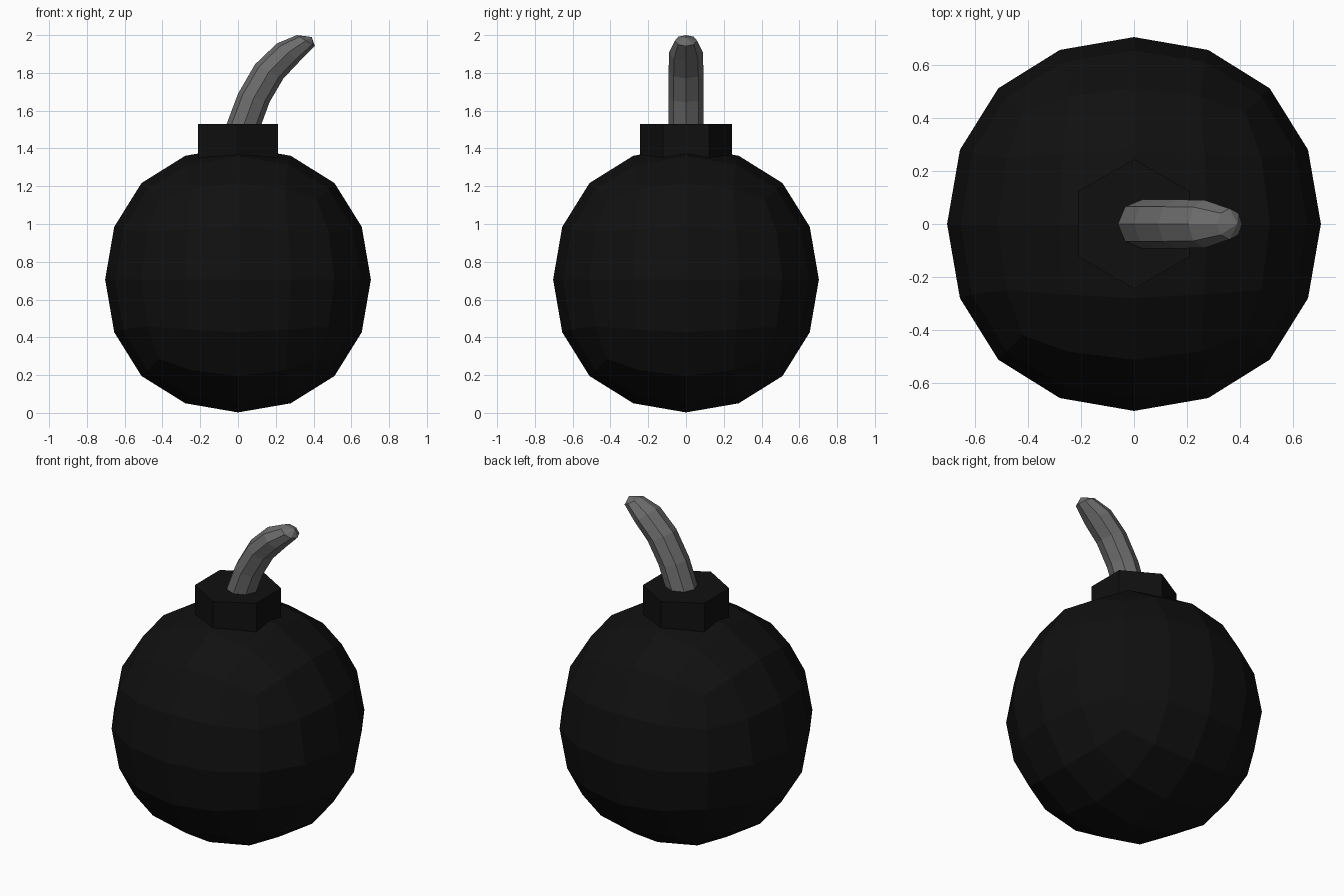
import bpy, bmesh
from math import sin, cos, pi

if "Cube" in bpy.data.objects:
    bpy.data.objects.remove(bpy.data.objects["Cube"])


def paint(obj, name, value):
    mat = bpy.data.materials.get(name) or bpy.data.materials.new(name)
    mat.diffuse_color = (value, value, value, 1)
    mat.use_nodes = True
    mat.node_tree.nodes["Principled BSDF"].inputs["Base Color"].default_value = mat.diffuse_color
    obj.data.materials.append(mat)


# Round body: a cube subdivided into a faceted quad ball
bpy.ops.mesh.primitive_cube_add(size=1.676, location=(0, 0, 0.706))
body = bpy.context.object
body.name = "round_body"
sub = body.modifiers.new("Subdivide", "SUBSURF")
sub.levels = sub.render_levels = 2
paint(body, "black", 0.005)

# Hexagonal neck, corners towards front and back
bpy.ops.mesh.primitive_cylinder_add(vertices=6, radius=0.244, depth=0.23,
                                    location=(0, 0, 1.415))
neck = bpy.context.object
neck.name = "neck"
paint(neck, "black", 0.005)

# Bent fuse: eight-sided rings given by left and right edge points and half width
rings = [((-0.075, 1.49), (0.11, 1.49), 0.092),
         ((0.0, 1.69), (0.167, 1.645), 0.092),
         ((0.09, 1.845), (0.24, 1.77), 0.092),
         ((0.206, 1.956), (0.325, 1.86), 0.09),
         ((0.312, 2.0), (0.407, 1.942), 0.058)]
tip = (0.39, 0, 1.99)
SIDES = 8

bm = bmesh.new()
loops = []
for (x0, z0), (x1, z1), w in rings:
    loop = []
    for i in range(SIDES):
        a = 2 * pi * i / SIDES
        t = (1 + cos(a)) / 2
        loop.append(bm.verts.new((x0 + (x1 - x0) * t, w * sin(a), z0 + (z1 - z0) * t)))
    loops.append(loop)
for lo, hi in zip(loops, loops[1:]):
    for i in range(SIDES):
        j = (i + 1) % SIDES
        bm.faces.new((lo[i], lo[j], hi[j], hi[i]))
end = bm.verts.new(tip)
for i in range(SIDES):
    bm.faces.new((loops[-1][i], loops[-1][(i + 1) % SIDES], end))
bm.faces.new(loops[0][::-1])
bmesh.ops.recalc_face_normals(bm, faces=bm.faces)
mesh = bpy.data.meshes.new("fuse")
bm.to_mesh(mesh)
bm.free()
fuse = bpy.data.objects.new("fuse", mesh)
bpy.context.collection.objects.link(fuse)
paint(fuse, "grey", 0.15)
